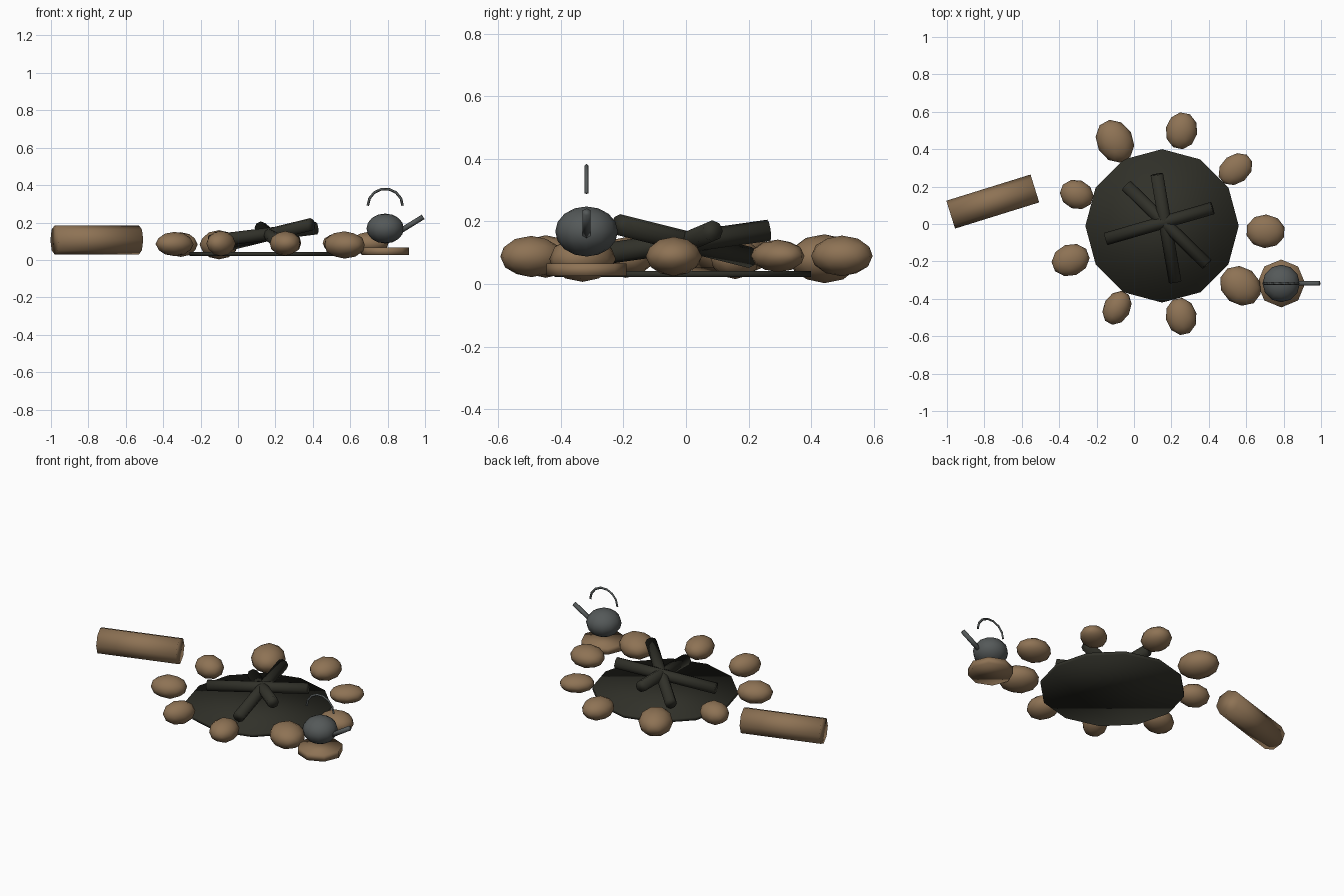
import bpy
from math import cos, sin, pi, radians
from mathutils import Vector

if "Cube" in bpy.data.objects:
    bpy.data.objects.remove(bpy.data.objects["Cube"])


def material(name, rgb):
    m = bpy.data.materials.new(name)
    m.use_nodes = True
    m.diffuse_color = (*rgb, 1)
    bsdf = next(n for n in m.node_tree.nodes if n.type == "BSDF_PRINCIPLED")
    bsdf.inputs["Base Color"].default_value = (*rgb, 1)
    return m


BROWN = material("earth_brown", (0.27, 0.17, 0.09))
CHAR = material("charred_wood", (0.03, 0.03, 0.022))
IRON = material("grey_iron", (0.09, 0.1, 0.1))


def finish(name, mat):
    ob = bpy.context.object
    ob.name = name
    ob.data.materials.append(mat)
    bpy.ops.object.shade_smooth()
    return ob


def rod(name, a, b, radius, sides, mat):
    """Cylinder running from point a to point b."""
    a, b = Vector(a), Vector(b)
    bpy.ops.mesh.primitive_cylinder_add(
        vertices=sides, radius=radius, depth=(b - a).length, location=(a + b) / 2,
        rotation=(b - a).to_track_quat("Z", "Y").to_euler())
    return finish(name, mat)


# Ash bed
CX, CY = 0.15, -0.01
rod("ash_bed", (CX, CY, 0.022), (CX, CY, 0.042), 0.41, 12, CHAR)

# Ring of stones: distance, long and short radius, half height, centre height
stones = [
    (0.554, 0.105, 0.09, 0.063, 0.088),
    (0.496, 0.1, 0.077, 0.052, 0.09),
    (0.519, 0.1, 0.085, 0.065, 0.09),
    (0.518, 0.12, 0.098, 0.078, 0.081),
    (0.486, 0.092, 0.078, 0.066, 0.082),
    (0.522, 0.104, 0.085, 0.065, 0.085),
    (0.5, 0.096, 0.072, 0.068, 0.088),
    (0.495, 0.101, 0.083, 0.066, 0.088),
    (0.528, 0.118, 0.1, 0.073, 0.08),
]
for i, (dist, long, short, half, z) in enumerate(stones):
    ang = radians(-3 + i * 40.7)
    bpy.ops.mesh.primitive_ico_sphere_add(
        subdivisions=2, radius=1, rotation=(0, 0, ang),
        location=(CX + dist * cos(ang), CY + dist * sin(ang), z))
    bpy.context.object.scale = (long, short, half)
    finish(f"ring_stone_{i + 1}", BROWN)

# Crossed burnt sticks
sticks = [
    ((-0.04, 0.205, 0.085), (0.39, -0.215, 0.19)),
    ((0.22, -0.31, 0.09), (0.122, 0.265, 0.172)),
    ((-0.15, -0.08, 0.1), (0.42, 0.085, 0.17)),
]
for i, (a, b) in enumerate(sticks):
    rod(f"burnt_stick_{i + 1}", a, b, 0.034, 8, CHAR)

# Seat log
rod("seat_log", (-0.98, 0.05, 0.107), (-0.53, 0.19, 0.107), 0.078, 8, BROWN)

# Flat stone and kettle body
KX, KY = 0.787, -0.318
rod("flat_stone", (KX, KY, 0.026), (KX, KY, 0.066), 0.128, 8, BROWN)
bpy.ops.mesh.primitive_uv_sphere_add(segments=12, ring_count=8, radius=0.1,
                                     location=(KX, KY, 0.168))
bpy.context.object.scale.z = 0.8
finish("kettle_body", IRON)

# Kettle spout
rod("kettle_spout", (0.86, KY, 0.15), (0.99, KY, 0.23), 0.014, 6, IRON)

# Kettle handle: a faceted arch
curve = bpy.data.curves.new("kettle_handle", "CURVE")
curve.dimensions = "3D"
curve.bevel_depth = 0.007
curve.bevel_resolution = 0
curve.use_fill_caps = True
spline = curve.splines.new("POLY")
STEPS = 7
spline.points.add(STEPS)
for i, p in enumerate(spline.points):
    t = pi * i / STEPS
    p.co = (KX + 0.093 * cos(t), KY, 0.29 + 0.09 * sin(t), 1)
curve.materials.append(IRON)
handle = bpy.data.objects.new("kettle_handle", curve)
bpy.context.collection.objects.link(handle)
